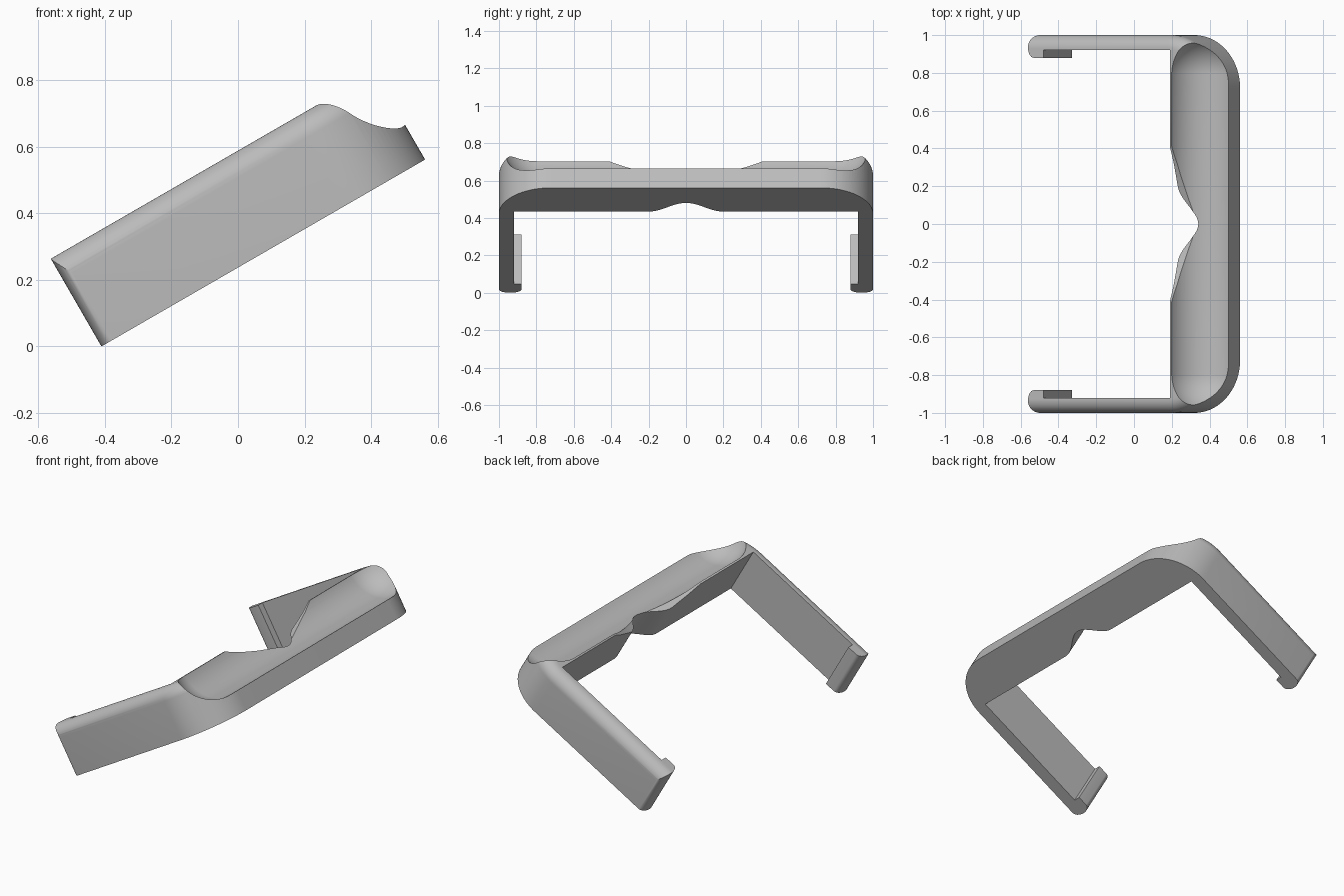
import bpy, bmesh
from math import sin, cos, pi, radians

cube = bpy.data.objects.get("Cube")
if cube:
    bpy.data.objects.remove(cube, do_unlink=True)

TILT = radians(30)
HEIGHT = 0.304          # clip width across the tilt
FRONT = 1.122           # outer face of the crossbar
INNER = 0.868           # inner face of the crossbar
CORNER = 0.28           # corner radius in plan
FILLET = 0.07           # rounded outer top edge


def place(u, y, w):
    """u runs along the arms, w is perpendicular to them."""
    return (-0.41 + u * cos(TILT) - w * sin(TILT), y, u * sin(TILT) + w * cos(TILT))


def loft(name, rings):
    """Closed solid through rings of equal length."""
    bm = bmesh.new()
    loops = [[bm.verts.new(place(*p)) for p in ring] for ring in rings]
    n = len(loops[0])
    for a, b in zip(loops, loops[1:]):
        for i in range(n):
            j = (i + 1) % n
            bm.faces.new((a[i], a[j], b[j], b[i]))
    bm.faces.new(loops[0])
    bm.faces.new(loops[-1])
    bmesh.ops.recalc_face_normals(bm, faces=bm.faces)
    mesh = bpy.data.meshes.new(name)
    bm.to_mesh(mesh)
    bm.free()
    obj = bpy.data.objects.new(name, mesh)
    bpy.context.collection.objects.link(obj)
    return obj


def mirrored(half):
    return half + [(a, -b) for a, b in reversed(half) if abs(b) > 1e-6]


def slab_ring(inset, w):
    """Rounded plan outline, pulled in by the fillet."""
    r = CORNER - inset
    half = [(-0.3, 1 - inset)]
    for i in range(25):
        t = pi / 2 * (1 - i / 24)
        half.append((FRONT - CORNER + r * cos(t), 1 - CORNER + r * sin(t)))
    return [(u, y, w) for u, y in mirrored(half)]


# Solid slab with rounded corners and a rounded top edge
rings = [slab_ring(0, 0)]
for i in range(13):
    t = pi / 2 * i / 12
    rings.append(slab_ring(FILLET * (1 - cos(t)), HEIGHT - FILLET * (1 - sin(t))))
clip = loft("bracket_clip", rings)

# Plan outline: bell notch, inner faces, hooked tips with rounded ends
half = []
for i in range(21):
    y = 0.2 * i / 20
    half.append((INNER + 0.046 * (1 + cos(pi * y / 0.2)), y))
half += [(INNER, 0.92), (0.095, 0.92), (0.095, 0.88)]
for i in range(17):
    t = pi * i / 16
    half.append((0.035 * (1 - sin(t)), 0.94 - 0.06 * cos(t)))
half += [(0.035, 1.1), (1.3, 1.1)]
outline = mirrored(half)
plan = loft("plan_cutter", [[(u, y, w) for u, y in outline] for w in (-0.1, 0.45)])

# Long round-ended trough along the crossbar
TROUGH, STRAIGHT = 0.212, 0.79
stations = []
for i in range(24):
    t = pi / 2 * (1 - i / 23.5)
    stations.append((TROUGH * cos(t) + 0.0005, STRAIGHT + TROUGH * sin(t)))
stations += [(r, -y) for r, y in reversed(stations)]
trough = loft("trough_cutter", [
    [(1.09 + r * cos(2 * pi * k / 96), y, 0.33 + r * sin(2 * pi * k / 96)) for k in range(96)]
    for r, y in stations])

# Shallow V that lowers the inner ridge above the notch
vee_half = [(0.175, 0), (0.184, 0.08), (0.22, 0.2), (0.262, 0.32), (0.308, 0.42), (0.4, 0.42)]
vee = loft("ridge_cutter", [[(u, y, w) for w, y in mirrored(vee_half)] for u in (0.8, 1.05)])

# Apply the cuts
for cutter, mode in ((plan, "INTERSECT"), (trough, "DIFFERENCE"), (vee, "DIFFERENCE")):
    cutter.hide_render = True
    mod = clip.modifiers.new(cutter.name, "BOOLEAN")
    mod.operation, mod.solver, mod.object = mode, "EXACT", cutter
bpy.context.view_layer.update()
result = bpy.data.meshes.new_from_object(clip.evaluated_get(bpy.context.evaluated_depsgraph_get()))
clip.modifiers.clear()
clip.data = result
for cutter in (plan, trough, vee):
    bpy.data.objects.remove(cutter, do_unlink=True)

# Colour and shading
grey = bpy.data.materials.new("plain_grey")
grey.use_nodes = True
colour = (0.5, 0.5, 0.5, 1)
grey.diffuse_color = colour
grey.node_tree.nodes["Principled BSDF"].inputs["Base Color"].default_value = colour
clip.data.materials.clear()
clip.data.materials.append(grey)
for poly in clip.data.polygons:
    poly.material_index = 0
bpy.ops.object.select_all(action="DESELECT")
clip.select_set(True)
bpy.context.view_layer.objects.active = clip
bpy.ops.object.shade_smooth_by_angle(angle=radians(25))
